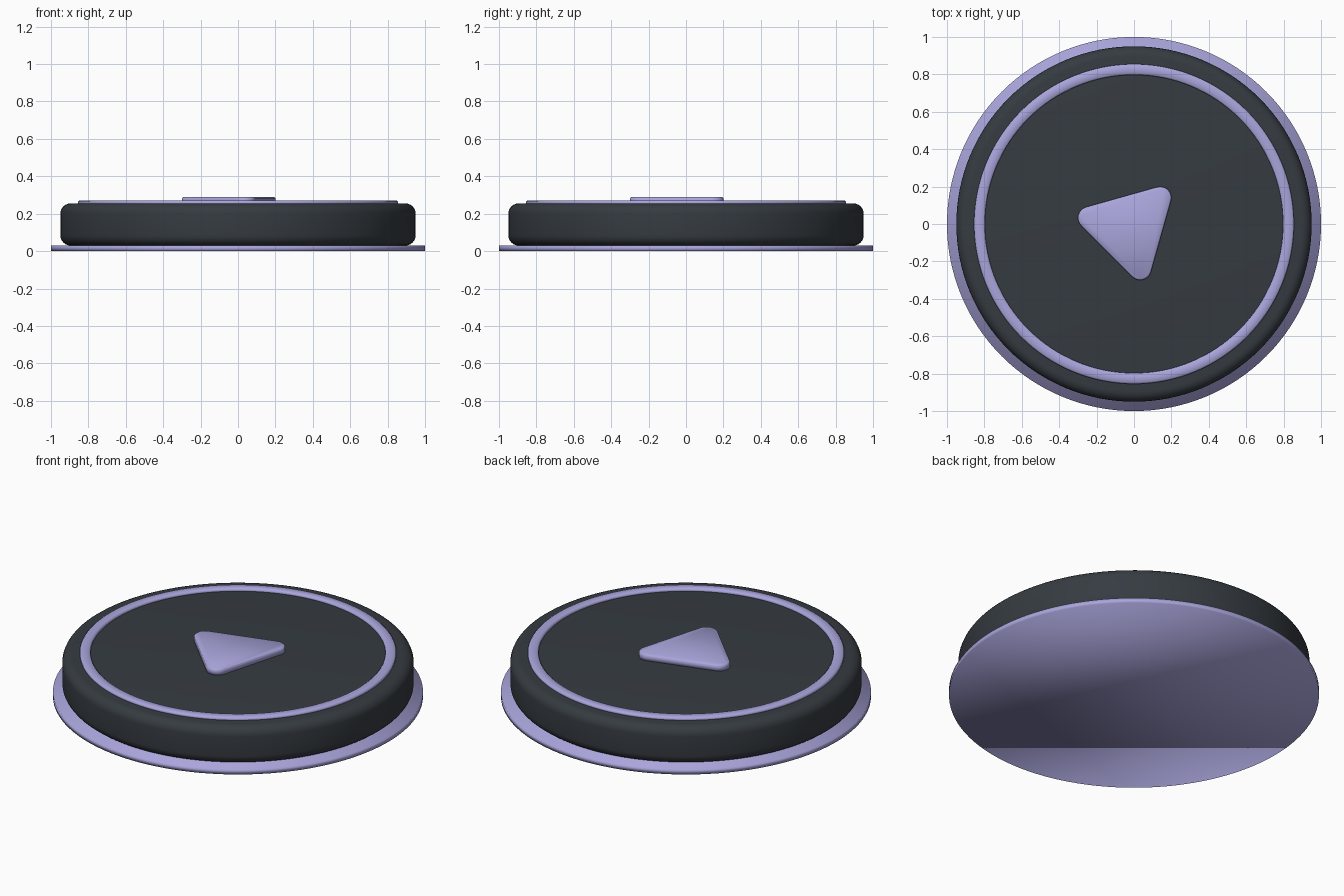
import bpy
import bmesh
from math import sin, cos, pi, atan2
from mathutils import Vector

cube = bpy.data.objects.get("Cube")
if cube:
    bpy.data.objects.remove(cube)

SEGMENTS = 128


def make_material(name, color):
    mat = bpy.data.materials.new(name)
    mat.use_nodes = True
    mat.diffuse_color = color
    mat.node_tree.nodes["Principled BSDF"].inputs["Base Color"].default_value = color
    return mat


charcoal = make_material("charcoal", (0.036, 0.044, 0.053, 1))
lavender = make_material("lavender", (0.40, 0.38, 0.72, 1))


def finish(name, bm, mat, sharp_angle=None):
    bmesh.ops.recalc_face_normals(bm, faces=bm.faces)
    mesh = bpy.data.meshes.new(name)
    bm.to_mesh(mesh)
    bm.free()
    obj = bpy.data.objects.new(name, mesh)
    bpy.context.collection.objects.link(obj)
    mesh.materials.append(mat)
    bpy.ops.object.select_all(action='DESELECT')
    obj.select_set(True)
    bpy.context.view_layer.objects.active = obj
    if sharp_angle is None:
        bpy.ops.object.shade_smooth()
    else:
        bpy.ops.object.shade_smooth_by_angle(angle=sharp_angle)
    return obj


def stack(loops, closed=False):
    """Join outlines of equal length; cap the ends or close into a ring."""
    bm = bmesh.new()
    rows = [[bm.verts.new(p) for p in loop] for loop in loops]
    pairs = list(zip(rows, rows[1:]))
    if closed:
        pairs.append((rows[-1], rows[0]))
    else:
        bm.faces.new(rows[0])
        bm.faces.new(rows[-1])
    for low, high in pairs:
        for i in range(len(low)):
            j = (i + 1) % len(low)
            bm.faces.new((low[i], low[j], high[j], high[i]))
    return bm


def circle(r, z):
    return [(r * cos(2 * pi * i / SEGMENTS), r * sin(2 * pi * i / SEGMENTS), z)
            for i in range(SEGMENTS)]


def arc(r, z, radius, start, steps=6):
    """Quarter-round profile points, counter-clockwise from a start angle."""
    angles = [start + pi / 2 * i / steps for i in range(steps + 1)]
    return [(r + radius * cos(a), z + radius * sin(a)) for a in angles]


# Thin base plate
finish("base_plate", stack([circle(1, 0), circle(1, 0.03)]), lavender)

# Rounded puck body
profile = arc(0.895, 0.085, 0.055, -pi / 2) + arc(0.895, 0.2, 0.055, 0)
body = stack([circle(r, z) for r, z in profile])
finish("puck_body", body, charcoal, 0.5)

# Raised trim ring on the top
trim = [(0.797, 0.25), (0.855, 0.25), (0.855, 0.264),
        (0.847, 0.271), (0.805, 0.271), (0.797, 0.264)]
finish("trim_ring", stack([circle(r, z) for r, z in trim], closed=True), lavender)

# Rounded triangular pointer
corners = [Vector(c) for c in ((0.14, 0.14), (-0.24, 0.033), (0.033, -0.24))]


def rounded_triangle(radius, z, steps=8):
    points = []
    for i, c in enumerate(corners):
        into, out = c - corners[i - 1], corners[(i + 1) % 3] - c
        start = atan2(into.y, into.x) - pi / 2
        turn = (atan2(out.y, out.x) - pi / 2 - start) % (2 * pi)
        for k in range(steps + 1):
            a = start + turn * k / steps
            points.append((c.x + radius * cos(a), c.y + radius * sin(a), z))
    return points


finish("pointer", stack([rounded_triangle(0.06, 0.25), rounded_triangle(0.06, 0.283),
                         rounded_triangle(0.052, 0.29)]), lavender)
